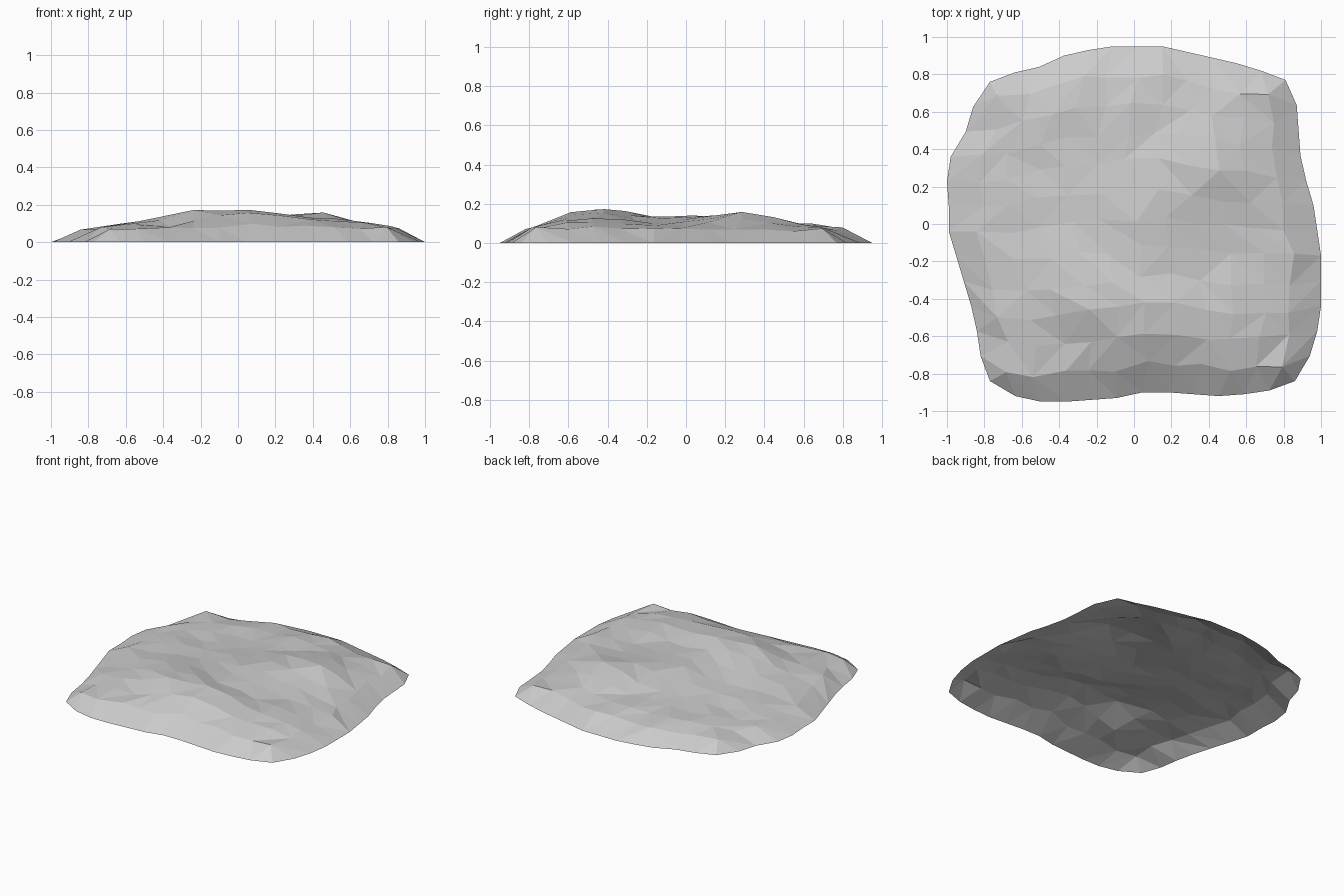
import bpy, bmesh, math, random
from mathutils import Vector

cube = bpy.data.objects.get("Cube")
if cube:
    bpy.data.objects.remove(cube, do_unlink=True)

random.seed(4)
CELLS = 12

# Rim profiles: sideways position of each edge, sampled evenly between corners
LEFT = [-.77, -.82, -.84, -.87, -.91, -.95, -.99, -.99, -1, -.98, -.9, -.86, -.77]
RIGHT = [.86, .94, .98, 1, 1, 1, .98, .96, .92, .89, .88, .87, .81]
FRONT = [-.84, -.92, -.95, -.95, -.94, -.93, -.9, -.9, -.91, -.92, -.91, -.89, -.84]
BACK = [.76, .81, .84, .9, .93, .95, .95, .95, .92, .89, .86, .82, .77]

# Hills and hollows: x, y, height, x radius, y radius
MOUNDS = [
    (.02, -.5, .085, .42, .2),
    (-.3, -.3, .045, .24, .17),
    (.4, .32, .06, .22, .17),
    (.05, .05, .045, .4, .3),
    (.6, -.45, .02, .2, .25),
    (-.4, -.62, -.03, .15, .1),
    (-.55, .5, -.012, .3, .3),
    (.65, .45, -.02, .14, .14),
]


def mix(a, b, t):
    return a + (b - a) * t


def rim_blend(i, j):
    """Spread the four rim curves evenly over the inside of the sheet."""
    u, v = i / CELLS, j / CELLS
    front = Vector((mix(LEFT[0], RIGHT[0], u), FRONT[i]))
    back = Vector((mix(LEFT[-1], RIGHT[-1], u), BACK[i]))
    left = Vector((LEFT[j], mix(FRONT[0], BACK[0], v)))
    right = Vector((RIGHT[j], mix(FRONT[-1], BACK[-1], v)))
    low = Vector((LEFT[0], FRONT[0])).lerp(Vector((RIGHT[0], FRONT[-1])), u)
    high = Vector((LEFT[-1], BACK[0])).lerp(Vector((RIGHT[-1], BACK[-1])), u)
    return front.lerp(back, v) + left.lerp(right, u) - low.lerp(high, v)


def height(x, y, ring):
    if ring == 0:
        return 0
    z = .072 if ring == 1 else .09
    for mx, my, h, rx, ry in MOUNDS:
        z += h * math.exp(-((x - mx) / rx) ** 2 - ((y - my) / ry) ** 2)
    return z + random.uniform(-.008, .008)


# Ground sheet: an open, faceted triangle grid
bm = bmesh.new()
grid = []
for j in range(CELLS + 1):
    row = []
    for i in range(CELLS + 1):
        p = rim_blend(i, j)
        ring = min(i, j, CELLS - i, CELLS - j)
        if ring:
            p += Vector((random.uniform(-.02, .02), random.uniform(-.02, .02)))
        row.append(bm.verts.new((p.x, p.y, height(p.x, p.y, ring))))
    grid.append(row)

for j in range(CELLS):
    for i in range(CELLS):
        a, b = grid[j][i], grid[j][i + 1]
        c, d = grid[j + 1][i + 1], grid[j + 1][i]
        # Corner cells always split so that no triangle lies flat on the rim
        corner = (i in (0, CELLS - 1)) and (j in (0, CELLS - 1))
        slash = (i == j) if corner else random.random() < .5
        for tri in ([(a, b, c), (a, c, d)] if slash else [(a, b, d), (b, c, d)]):
            bm.faces.new(tri)

mesh = bpy.data.meshes.new("ground_mound")
bm.to_mesh(mesh)
bm.free()
mound = bpy.data.objects.new("ground_mound", mesh)
bpy.context.collection.objects.link(mound)

# Plain stone colour
stone = bpy.data.materials.new("light_grey_stone")
stone.use_nodes = True
colour = (.6, .6, .6, 1)
stone.diffuse_color = colour
stone.node_tree.nodes["Principled BSDF"].inputs["Base Color"].default_value = colour
mesh.materials.append(stone)
